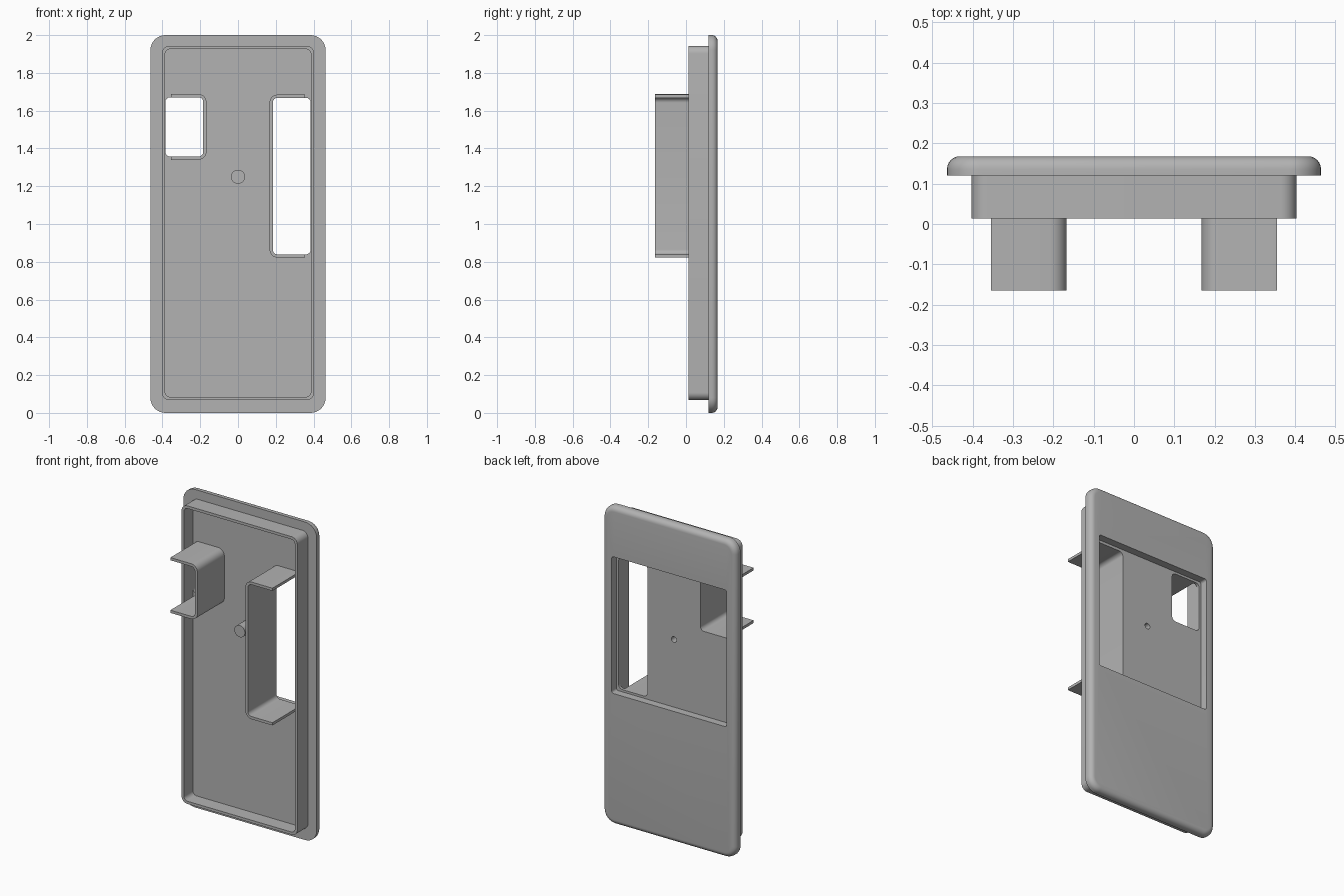
import bpy, bmesh, math
from mathutils import Vector

cube = bpy.data.objects.get("Cube")
if cube:
    bpy.data.objects.remove(cube, do_unlink=True)

GREY = (0.45, 0.45, 0.45, 1.0)
grey = bpy.data.materials.new("plain_grey")
grey.use_nodes = True
grey.diffuse_color = GREY
grey.node_tree.nodes["Principled BSDF"].inputs["Base Color"].default_value = GREY


def outline(corners, steps=8):
    """Round the right-angled corners (x, z, radius) of a closed outline."""
    pts = []
    for i, (x, z, r) in enumerate(corners):
        p = Vector((x, z))
        if r == 0:
            pts.append(p)
            continue
        u = (Vector(corners[i - 1][:2]) - p).normalized()
        v = (Vector(corners[(i + 1) % len(corners)][:2]) - p).normalized()
        c = p + (u + v) * r
        for k in range(steps + 1):
            t = math.pi / 2 * k / steps
            pts.append(c - v * r * math.cos(t) - u * r * math.sin(t))
    return pts


def box(x0, x1, z0, z1, r):
    return outline([(x0, z0, r), (x1, z0, r), (x1, z1, r), (x0, z1, r)])


def circle(x, z, r, n=32):
    return [Vector((x + r * math.cos(2 * math.pi * k / n),
                    z + r * math.sin(2 * math.pi * k / n))) for k in range(n)]


def prism(name, pts, y0, y1, fillet=0):
    """Extrude an outline from y0 back to y1, optionally rounding the back edge."""
    bm = bmesh.new()
    face = bm.faces.new([bm.verts.new((p.x, y0, p.y)) for p in pts])
    new = bmesh.ops.extrude_face_region(bm, geom=[face], use_keep_orig=True)["geom"]
    for v in new:
        if isinstance(v, bmesh.types.BMVert):
            v.co.y = y1
    bmesh.ops.recalc_face_normals(bm, faces=bm.faces)
    if fillet:
        edges = [e for e in bm.edges if all(abs(v.co.y - y1) < 1e-5 for v in e.verts)]
        bmesh.ops.bevel(bm, geom=edges, offset=fillet, segments=6,
                        profile=0.5, affect='EDGES')
    mesh = bpy.data.meshes.new(name)
    bm.to_mesh(mesh)
    bm.free()
    mesh.materials.append(grey)
    ob = bpy.data.objects.new(name, mesh)
    bpy.context.collection.objects.link(ob)
    return ob


def activate(ob):
    bpy.ops.object.select_all(action='DESELECT')
    ob.select_set(True)
    bpy.context.view_layer.objects.active = ob


def cut(ob, pts, y0, y1):
    """Cut an extruded outline out of a part."""
    cutter = prism("cutter", pts, y0, y1)
    cutter.hide_render = True
    mod = ob.modifiers.new("cut", 'BOOLEAN')
    mod.operation = 'DIFFERENCE'
    mod.solver = 'EXACT'
    mod.object = cutter
    activate(ob)
    bpy.ops.object.modifier_apply(modifier=mod.name)
    bpy.data.objects.remove(cutter, do_unlink=True)


T = 0.017                      # wall thickness
FLOOR, SEAM = 0.103, 0.12      # front and back of the thin floor

# Outer plate with rounded back edge and a rectangular opening
plate = prism("back_plate", box(-0.464, 0.464, 0, 2, 0.08), SEAM, 0.168, 0.032)
cut(plate, box(-0.4, 0.4, 0.825, 1.685, 0.014), 0.05, 0.3)

# Shallow tray with a thin rim
tray = prism("rim_tray", box(-0.403, 0.403, 0.068, 1.943, 0.04), 0.014, SEAM)
cut(tray, box(-0.403 + T, 0.403 - T, 0.068 + T, 1.943 - T, 0.026), -0.1, FLOOR)

# Hollow centre peg, open at the back
peg = prism("centre_peg", circle(0, 1.25, 0.037), 0.016, 0.11)
for part in (tray, peg):
    cut(part, circle(0, 1.25, 0.018), 0.035, 0.2)

# Windows through the floor, each with a C-shaped bracket open to the outside
parts = [plate, tray, peg]
for name, side, z0, z1 in (("small_bracket", -1, 1.34, 1.688),
                           ("tall_bracket", 1, 0.822, 1.685)):
    web, end, sill = side * 0.167, side * 0.355, side * 0.385
    inner = web + side * T
    cut(tray, box(min(inner, sill), max(inner, sill), z0 + T, z1 - T, 0.026), 0.06, 0.3)
    profile = [(end, z0, 0), (web, z0, 0.043), (web, z1, 0.043), (end, z1, 0),
               (end, z1 - T, 0), (inner, z1 - T, 0.026),
               (inner, z0 + T, 0.026), (end, z0 + T, 0)]
    parts.append(prism(name, outline(profile), -0.165, 0.112))

for part in parts:
    activate(part)
    bpy.ops.object.shade_smooth_by_angle(angle=math.radians(30))
